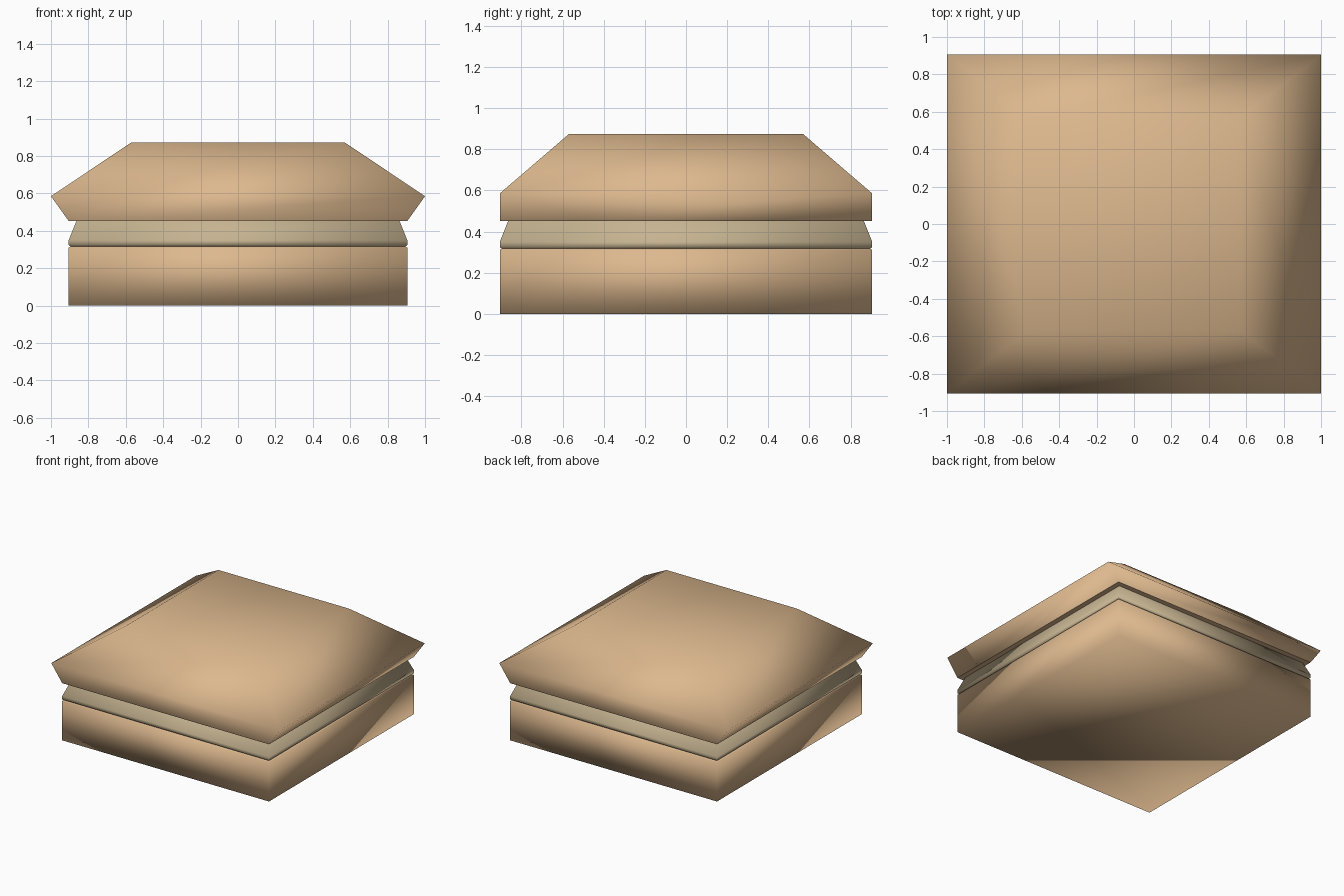
import bpy
import bmesh

if "Cube" in bpy.data.objects:
    bpy.data.objects.remove(bpy.data.objects["Cube"])


def material(name, color):
    m = bpy.data.materials.new(name)
    m.diffuse_color = color
    m.use_nodes = True
    m.node_tree.nodes["Principled BSDF"].inputs["Base Color"].default_value = m.diffuse_color
    return m


def loft(name, rings, mat, cap_bottom=False, cap_top=False):
    """Stack rectangular rings (half_x, half_y, z) into one smooth-shaded shell."""
    bm = bmesh.new()
    loops = [[bm.verts.new((sx * hx, sy * hy, z))
              for sx, sy in ((-1, -1), (1, -1), (1, 1), (-1, 1))]
             for hx, hy, z in rings]
    for low, high in zip(loops, loops[1:]):
        for i in range(4):
            j = (i + 1) % 4
            bm.faces.new((low[i], low[j], high[j], high[i]))
    if cap_bottom:
        bm.faces.new(loops[0][::-1])
    if cap_top:
        bm.faces.new(loops[-1])
    for f in bm.faces:
        f.smooth = True
    mesh = bpy.data.meshes.new(name)
    bm.to_mesh(mesh)
    bm.free()
    mesh.materials.append(mat)
    obj = bpy.data.objects.new(name, mesh)
    bpy.context.collection.objects.link(obj)
    return obj


wood = material("wood", (0.72, 0.48, 0.27, 1))
trim = material("trim", (0.56, 0.45, 0.28, 1))

# Square tray with closed floor and softened upper lip
loft("base", [(0.905, 0.905, 0), (0.905, 0.905, 0.31), (0.895, 0.895, 0.317)],
     wood, cap_bottom=True)

# Tapered band between tray and lid
loft("neck_band", [(0.895, 0.895, 0.317), (0.905, 0.905, 0.323),
                   (0.905, 0.905, 0.35), (0.863, 0.863, 0.455)], trim)

# Lid flaring sideways, then hipped up to a flat top
loft("lid", [(0.905, 0.905, 0.452), (1.0, 0.905, 0.585), (0.57, 0.57, 0.873)],
     wood, cap_top=True)

# Underside of the lid closing onto the neck
loft("lid_underside", [(0.86, 0.86, 0.452), (0.905, 0.905, 0.452)], wood)
